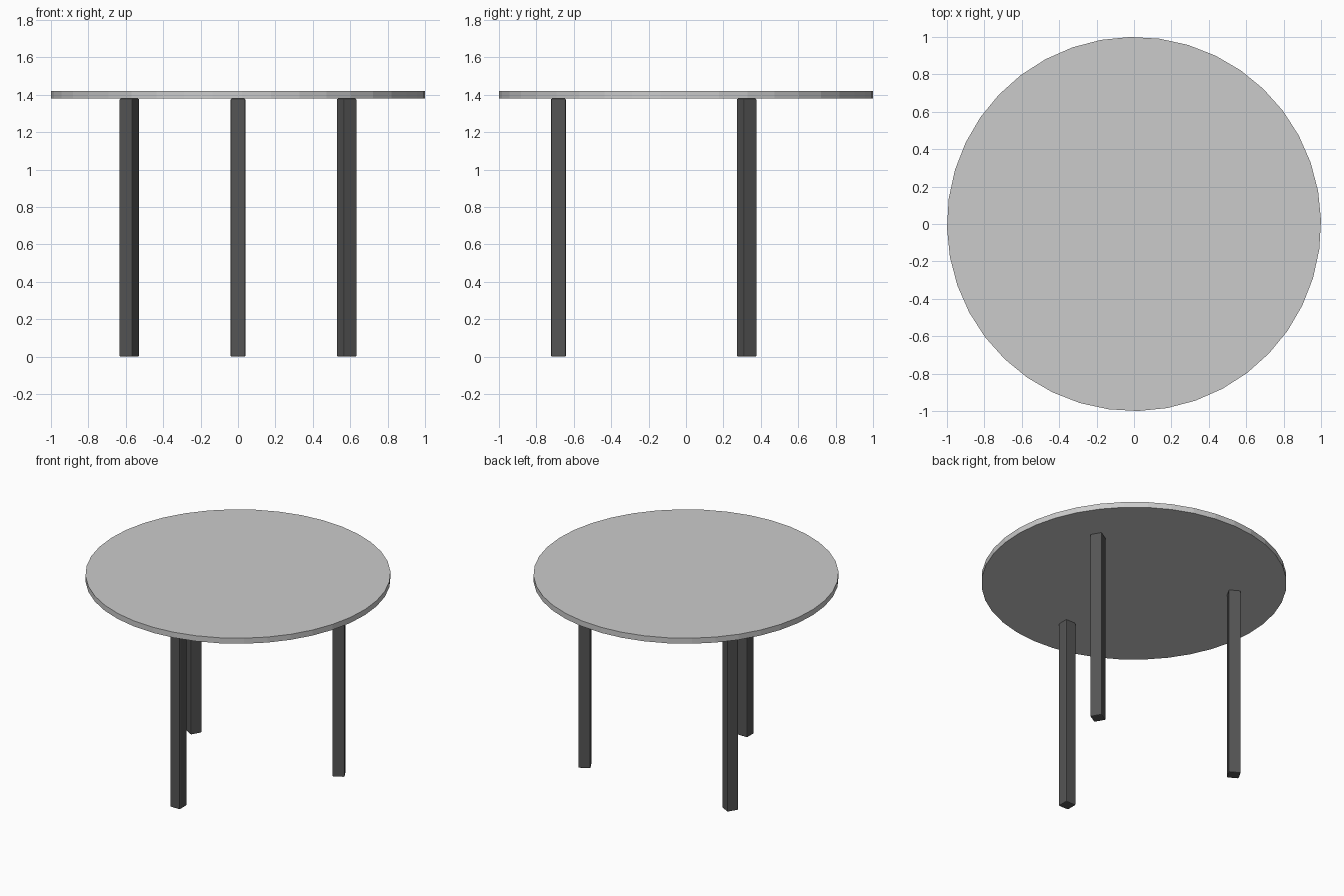
import bpy, bmesh, math
from mathutils import Matrix

if "Cube" in bpy.data.objects:
    bpy.data.objects.remove(bpy.data.objects["Cube"])


def material(name, value):
    m = bpy.data.materials.new(name)
    m.diffuse_color = (value, value, value, 1)
    m.use_nodes = True
    m.node_tree.nodes["Principled BSDF"].inputs["Base Color"].default_value = m.diffuse_color
    return m


def add_object(name, bm, mat):
    me = bpy.data.meshes.new(name)
    bm.to_mesh(me)
    bm.free()
    me.materials.append(mat)
    ob = bpy.data.objects.new(name, me)
    bpy.context.collection.objects.link(ob)
    return ob


light_grey = material("light grey", 0.6)
dark_grey = material("dark grey", 0.09)

TOP, THICK = 1.42, 0.04
LEG_H = TOP - THICK

# Round table top
bm = bmesh.new()
bmesh.ops.create_cone(bm, cap_ends=True, segments=40, radius1=1, radius2=1, depth=THICK,
                      matrix=Matrix.Translation((0, 0, TOP - THICK / 2))
                      @ Matrix.Rotation(math.radians(1.2), 4, 'Z'))
add_object("table_top", bm, light_grey)

# Three square legs facing outwards, with softened edges
for i, name in enumerate(("front_leg", "back_right_leg", "back_left_leg")):
    bm = bmesh.new()
    bmesh.ops.create_cube(bm, size=1, matrix=Matrix.Diagonal((0.08, 0.08, LEG_H, 1)))
    bmesh.ops.bevel(bm, geom=bm.edges[:], offset=0.007, segments=2, profile=0.5, affect='EDGES')
    bmesh.ops.transform(bm, verts=bm.verts, matrix=Matrix.Translation((0, -0.011, LEG_H / 2))
                        @ Matrix.Rotation(math.radians(120 * i), 4, 'Z')
                        @ Matrix.Translation((0, -0.671, 0)))
    add_object(name, bm, dark_grey)
